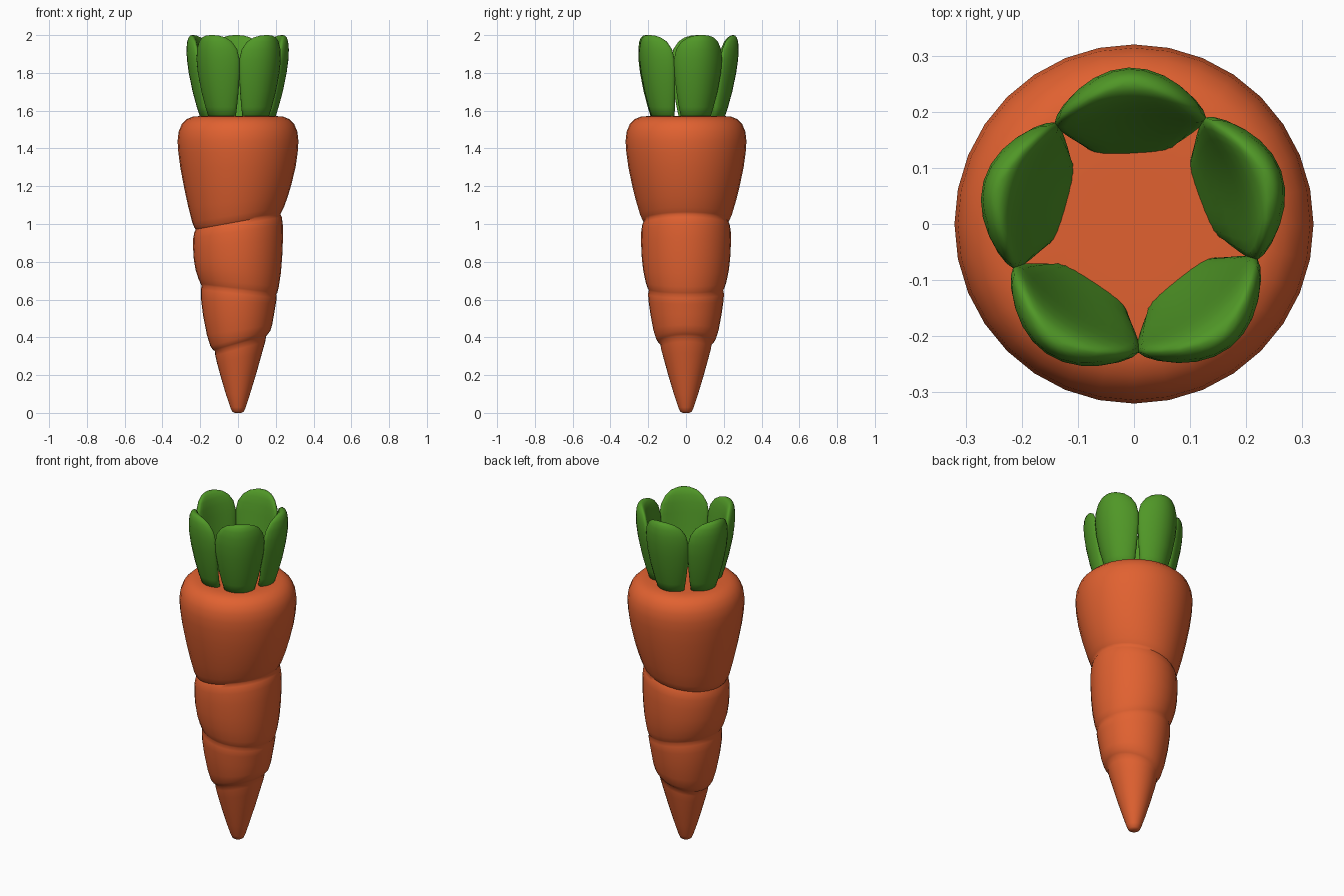
import bpy, bmesh
from math import sin, cos, pi, radians


def material(name, rgb):
    m = bpy.data.materials.new(name)
    m.diffuse_color = (*rgb, 1)
    return m


def loft(name, rings, mat, angle):
    """Skin a stack of closed point rings and cap both ends."""
    bm = bmesh.new()
    rows = [[bm.verts.new(p) for p in ring] for ring in rings]
    n = len(rows[0])
    for a, b in zip(rows, rows[1:]):
        for i in range(n):
            j = (i + 1) % n
            bm.faces.new((a[i], a[j], b[j], b[i]))
    bm.faces.new(rows[0])
    bm.faces.new(rows[-1])
    bmesh.ops.recalc_face_normals(bm, faces=bm.faces)
    me = bpy.data.meshes.new(name)
    bm.to_mesh(me)
    bm.free()
    ob = bpy.data.objects.new(name, me)
    bpy.context.collection.objects.link(ob)
    me.materials.append(mat)
    bpy.ops.object.select_all(action='DESELECT')
    bpy.context.view_layer.objects.active = ob
    ob.select_set(True)
    bpy.ops.object.shade_smooth_by_angle(angle=radians(angle))
    return ob


orange = material("orange", (0.75, 0.12, 0.03))
green = material("green", (0.08, 0.31, 0.02))

# Root: rings of (height, radius, tilt, x offset), with a pinched crease at each tilted seam
profile = [
    (0.0, 0.018, 0, 0), (0.008, 0.031, 0, 0), (0.03, 0.041, 0, 0),
    (0.10, 0.064, 0.02, 0), (0.20, 0.094, 0.10, 0.003), (0.29, 0.119, 0.22, 0.008),
    (0.34, 0.132, 0.28, 0.012), (0.367, 0.136, 0.29, 0.013),
    (0.375, 0.145, 0.29, 0.013), (0.395, 0.159, 0.25, 0.012), (0.44, 0.173, 0.15, 0.008),
    (0.52, 0.188, 0.02, 0.003), (0.59, 0.198, -0.07, 0.002), (0.63, 0.201, -0.11, 0.004),
    (0.65, 0.197, -0.12, 0.005),
    (0.66, 0.203, -0.12, 0.005), (0.69, 0.213, -0.10, 0.003), (0.75, 0.226, -0.04, 0.001),
    (0.82, 0.234, 0.03, 0), (0.90, 0.238, 0.10, 0), (0.96, 0.237, 0.15, 0),
    (0.995, 0.232, 0.18, 0), (1.012, 0.224, 0.18, 0),
    (1.022, 0.231, 0.18, 0), (1.05, 0.243, 0.16, 0), (1.12, 0.264, 0.10, 0),
    (1.20, 0.284, 0.05, 0), (1.30, 0.305, 0.01, 0), (1.38, 0.316, 0, 0),
    (1.44, 0.320, 0, 0), (1.49, 0.314, 0, 0), (1.53, 0.297, 0, 0),
    (1.556, 0.270, 0, 0), (1.568, 0.240, 0, 0), (1.571, 0.205, 0, 0), (1.571, 0.1, 0, 0),
]
SIDES = 32
rings = []
for z, r, tilt, cx in profile:
    rings.append([(cx + r * cos(2 * pi * i / SIDES), r * sin(2 * pi * i / SIDES),
                   z + tilt * r * cos(2 * pi * i / SIDES)) for i in range(SIDES)])
loft("carrot_root", rings, orange, 60)

# Leaves: cupped petals from (height, half width, radial centre, half thickness, cup depth)
leaf = [
    (1.54, 0.075, 0.157, 0.040, 0.012), (1.62, 0.097, 0.182, 0.041, 0.025),
    (1.70, 0.115, 0.203, 0.042, 0.035), (1.80, 0.131, 0.224, 0.042, 0.045),
    (1.87, 0.135, 0.235, 0.041, 0.050), (1.925, 0.126, 0.242, 0.037, 0.047),
    (1.965, 0.103, 0.246, 0.030, 0.035), (1.987, 0.074, 0.248, 0.021, 0.020),
    (1.997, 0.042, 0.249, 0.012, 0.008), (2.0, 0.012, 0.249, 0.004, 0.0),
]
N = 24
for k in range(5):
    a = radians(92 + 72 * k)
    rings = []
    for z, w, rc, th, cup in leaf:
        ring = []
        for i in range(N):
            p = 2 * pi * i / N
            side = w * cos(p)
            out = rc + th * sin(p) - cup * cos(p) ** 2
            ring.append((out * cos(a) - side * sin(a), out * sin(a) + side * cos(a), z))
        rings.append(ring)
    loft(f"leaf_{k + 1}", rings, green, 80)
